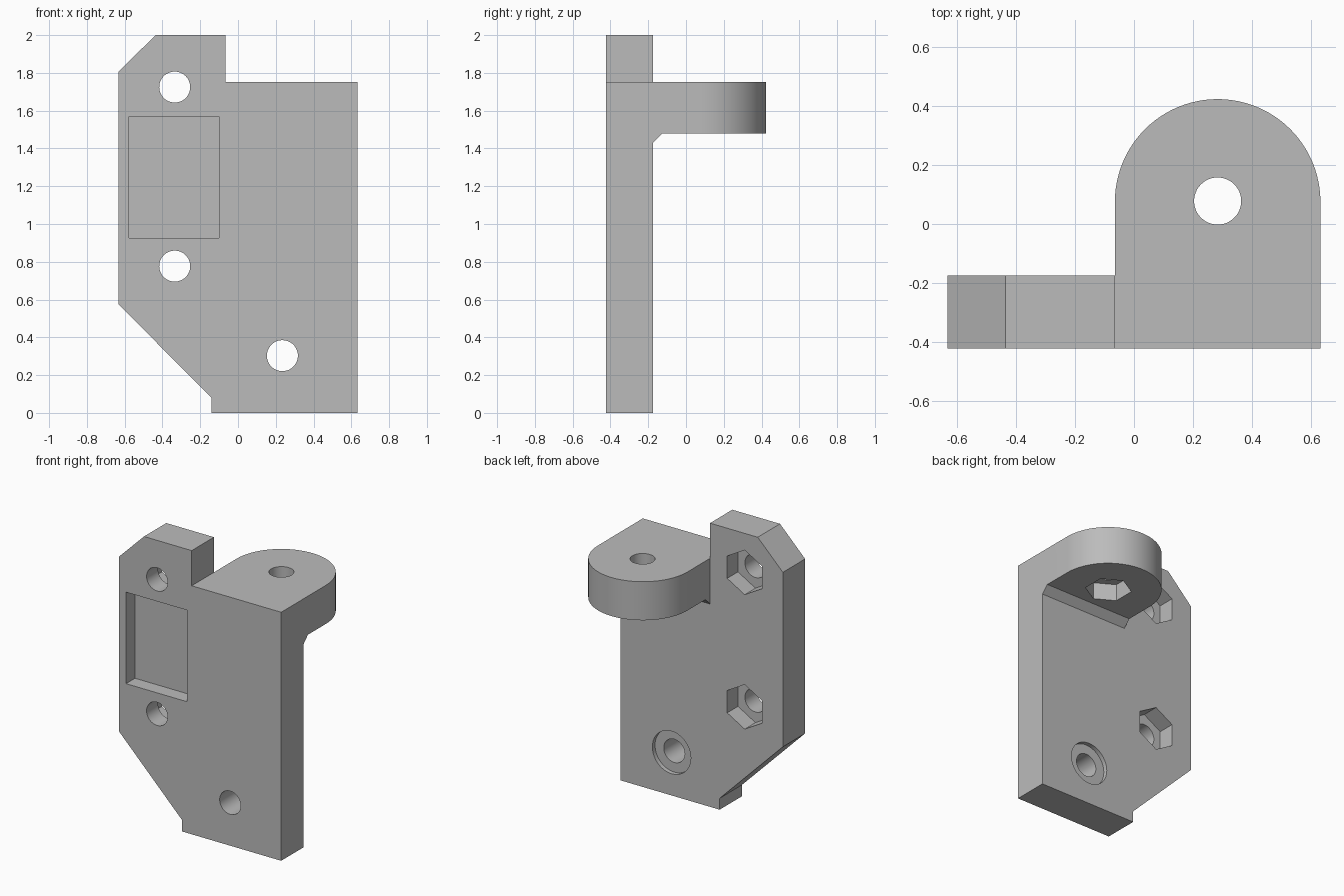
import bpy, bmesh
from math import cos, sin, pi, radians

if "Cube" in bpy.data.objects:
    bpy.data.objects.remove(bpy.data.objects["Cube"], do_unlink=True)

grey = bpy.data.materials.new("plain grey")
grey.use_nodes = True
grey.diffuse_color = (0.5, 0.5, 0.5, 1)
grey.node_tree.nodes["Principled BSDF"].inputs["Base Color"].default_value = (0.5, 0.5, 0.5, 1)

FRONT, BACK = -0.423, -0.175
RIGHT, LEFT = -0.633, 0.633
STEP_X, STEP_Z = -0.065, 1.752
LUG_X, LUG_Y, LUG_R = 0.284, 0.075, 0.349
LUG_BOTTOM = 1.48


def prism(name, outline, axis, low, high):
    """Extrude a closed 2D outline along the x, y or z axis."""
    place = {"x": lambda a, b, d: (d, a, b),
             "y": lambda a, b, d: (a, d, b),
             "z": lambda a, b, d: (a, b, d)}[axis]
    bm = bmesh.new()
    base = bm.faces.new([bm.verts.new(place(a, b, low)) for a, b in outline])
    extruded = bmesh.ops.extrude_face_region(bm, geom=[base])["geom"]
    bmesh.ops.translate(bm, vec=place(0, 0, high - low),
                        verts=[v for v in extruded if isinstance(v, bmesh.types.BMVert)])
    bmesh.ops.recalc_face_normals(bm, faces=bm.faces)
    mesh = bpy.data.meshes.new(name)
    bm.to_mesh(mesh)
    bm.free()
    mesh.materials.append(grey)
    obj = bpy.data.objects.new(name, mesh)
    bpy.context.collection.objects.link(obj)
    return obj


def ring(a, b, radius, sides=48, turn=pi / 2):
    return [(a + radius * cos(turn + 2 * pi * i / sides),
             b + radius * sin(turn + 2 * pi * i / sides)) for i in range(sides)]


def combine(target, part, operation):
    """Add or cut a part, then discard it."""
    mod = target.modifiers.new(part.name, "BOOLEAN")
    mod.operation, mod.solver, mod.object = operation, "EXACT", part
    bpy.context.view_layer.objects.active = target
    bpy.ops.object.modifier_apply(modifier=mod.name)
    bpy.data.objects.remove(part, do_unlink=True)


# Upright plate with clipped corners and a step at the top
bracket = prism("bracket", [
    (RIGHT, 0.575), (-0.14, 0.08), (-0.14, 0), (LEFT, 0), (LEFT, STEP_Z),
    (STEP_X, STEP_Z), (STEP_X, 2), (-0.437, 2), (RIGHT, 1.805)], "y", FRONT, BACK)

# Rounded lug at the back, with a small fillet wedge beneath it
arc = [(LUG_X + LUG_R * cos(pi * i / 48), LUG_Y + LUG_R * sin(pi * i / 48)) for i in range(49)]
lug = prism("lug", [(STEP_X, -0.3), (LEFT, -0.3)] + arc, "z", LUG_BOTTOM, STEP_Z)
wedge = prism("wedge", [(-0.3, 1.43), (BACK, 1.43), (-0.125, LUG_BOTTOM),
                        (-0.125, 1.6), (-0.3, 1.6)], "x", STEP_X, LEFT)
combine(lug, wedge, "UNION")
combine(bracket, lug, "UNION")

# Rectangular recess in the front
combine(bracket, prism("recess", [(-0.577, 0.925), (-0.1, 0.925), (-0.1, 1.57), (-0.577, 1.57)],
                       "y", FRONT - 0.1, FRONT + 0.1), "DIFFERENCE")

# Screw holes through the plate: two with hex nut pockets, one with a shallow counterbore
for x, z, radius, sides, depth in [(-0.335, 1.725, 0.157, 6, 0.12),
                                   (-0.335, 0.777, 0.157, 6, 0.12),
                                   (0.235, 0.303, 0.15, 48, 0.03)]:
    combine(bracket, prism("hole", ring(x, z, 0.082), "y", FRONT - 0.1, BACK + 0.1), "DIFFERENCE")
    combine(bracket, prism("pocket", ring(x, z, radius, sides), "y", BACK - depth, BACK + 0.1),
            "DIFFERENCE")

# Vertical hole through the lug, with a hex nut pocket underneath
combine(bracket, prism("hole", ring(LUG_X, LUG_Y + 0.003, 0.08), "z", 1.3, 1.9), "DIFFERENCE")
combine(bracket, prism("pocket", ring(LUG_X, LUG_Y + 0.003, 0.152, 6), "z", 1.3, LUG_BOTTOM + 0.12),
        "DIFFERENCE")

# Smooth the round surfaces, keep the edges sharp
bpy.ops.object.select_all(action="DESELECT")
bracket.select_set(True)
bpy.context.view_layer.objects.active = bracket
bpy.ops.object.shade_smooth_by_angle(angle=radians(25))
